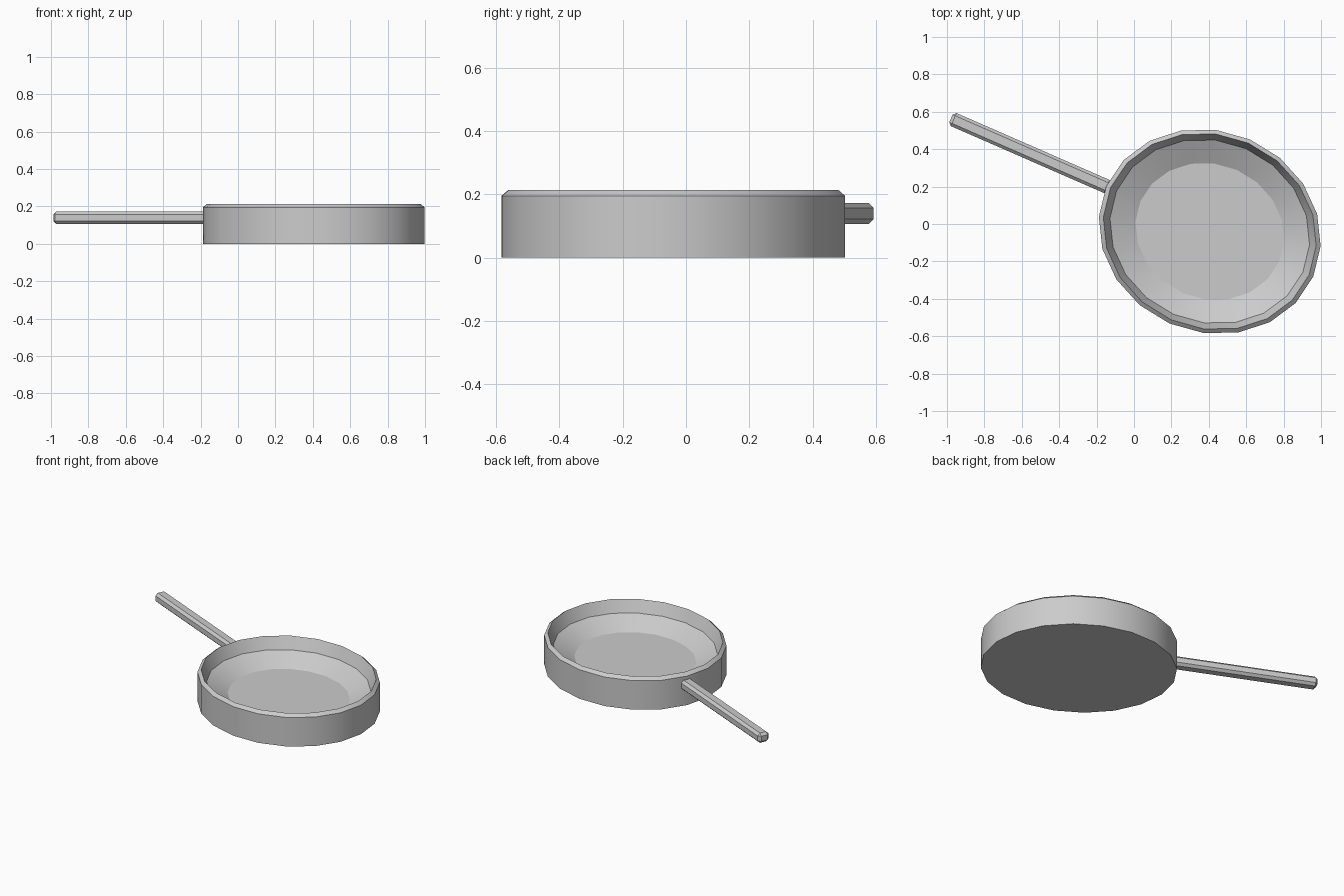
import bpy, bmesh
from math import cos, sin, tau, radians
from mathutils import Matrix

if "Cube" in bpy.data.objects:
    bpy.data.objects.remove(bpy.data.objects["Cube"])

CENTRE = (0.405, -0.04, 0)
PLACE = Matrix.Translation(CENTRE) @ Matrix.Rotation(radians(-23.6), 4, 'Z')


def finish(name, bm, angle):
    bmesh.ops.recalc_face_normals(bm, faces=bm.faces)
    mesh = bpy.data.meshes.new(name)
    bm.to_mesh(mesh)
    bm.free()
    obj = bpy.data.objects.new(name, mesh)
    bpy.context.collection.objects.link(obj)
    bpy.ops.object.select_all(action='DESELECT')
    obj.select_set(True)
    bpy.context.view_layer.objects.active = obj
    bpy.ops.object.shade_smooth_by_angle(angle=radians(angle))
    return obj


# Pan: one closed oval shell, 20 sides, lofted from base up over the rim to the floor
bm = bmesh.new()
profile = [(1.0, 0.0), (1.0, 0.195), (0.96, 0.214), (0.90, 0.135), (0.67, 0.068)]
SIDES = 20
rings = []
for k, z in profile:
    rings.append([bm.verts.new(PLACE @ Matrix.Translation(
        (0.604 * k * cos(tau * i / SIDES), 0.537 * k * sin(tau * i / SIDES), z)).translation)
        for i in range(SIDES)])
for a, b in zip(rings, rings[1:]):
    for i in range(SIDES):
        j = (i + 1) % SIDES
        bm.faces.new((a[i], a[j], b[j], b[i]))
bm.faces.new(rings[0])
bm.faces.new(rings[-1])
finish("pan", bm, 25)

# Handle: long chamfered bar running out from the pan wall
bm = bmesh.new()
INNER, OUTER = -0.585, -1.51
bmesh.ops.create_cube(bm, size=1, matrix=PLACE
                      @ Matrix.Translation(((INNER + OUTER) / 2, 0, 0.139))
                      @ Matrix.Diagonal((OUTER - INNER, 0.076, 0.066, 1)).inverted().inverted())
bmesh.ops.recalc_face_normals(bm, faces=bm.faces)
bmesh.ops.bevel(bm, geom=bm.edges[:], offset=0.016, segments=1, affect='EDGES')
finish("handle", bm, 25)
